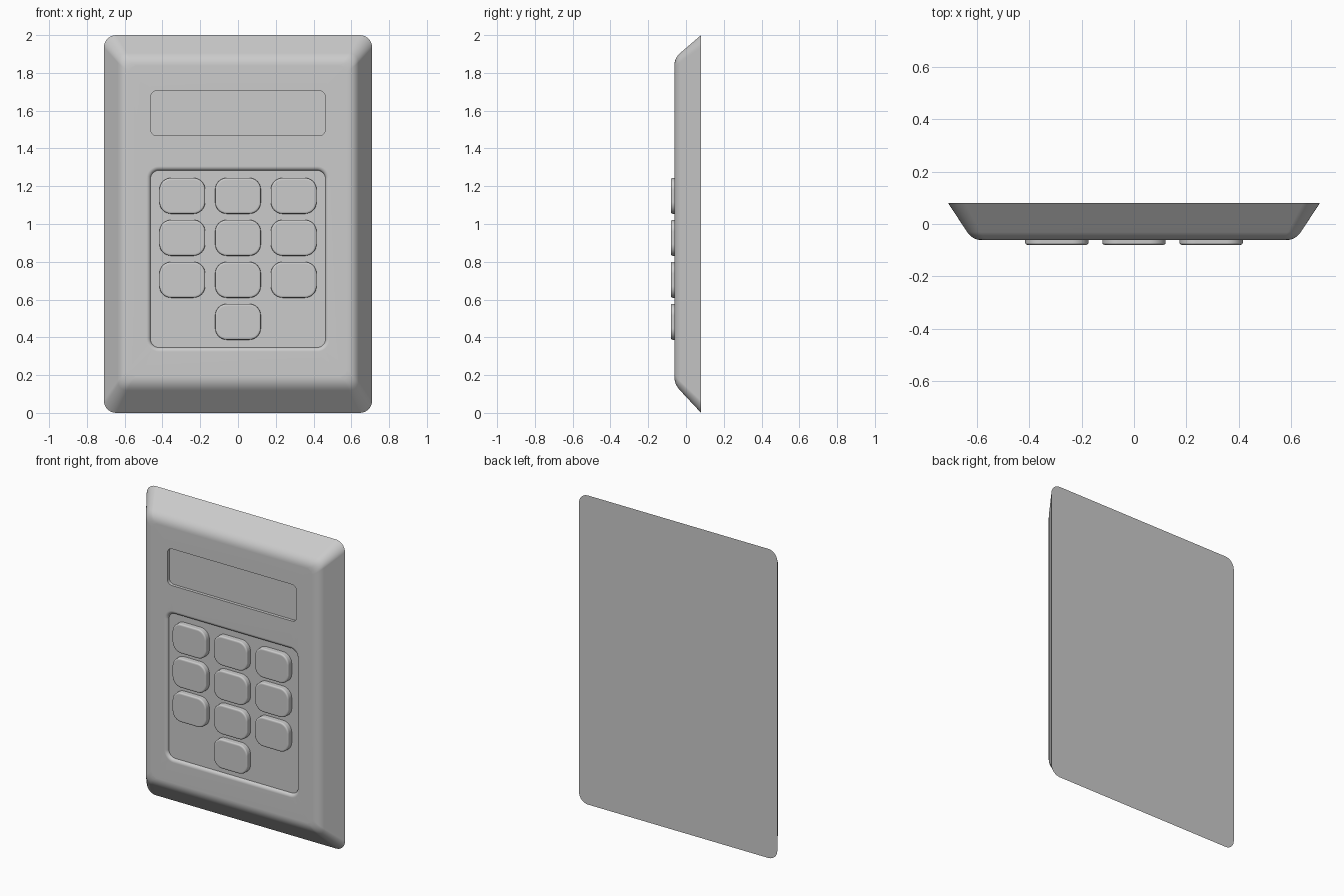
import bpy, bmesh, math
from mathutils import Vector

if "Cube" in bpy.data.objects:
    bpy.data.objects.remove(bpy.data.objects["Cube"])

FRONT, BACK = -0.062, 0.08


def ring(bm, x0, x1, z0, z1, r, y, seg=8):
    """Rounded rectangle of vertices in the plane y."""
    pts = []
    for i, (cx, cz) in enumerate([(x1 - r, z1 - r), (x0 + r, z1 - r),
                                  (x0 + r, z0 + r), (x1 - r, z0 + r)]):
        for k in range(seg + 1):
            a = math.pi / 2 * (i + k / seg)
            pts.append(bm.verts.new((cx + r * math.cos(a), y, cz + r * math.sin(a))))
    return pts


def loft(bm, rings):
    for a, b in zip(rings, rings[1:]):
        n = len(a)
        for i in range(n):
            j = (i + 1) % n
            bm.faces.new((a[i], a[j], b[j], b[i]))


def loop_edges(bm, r):
    return [bm.edges.get((r[i - 1], r[i])) for i in range(len(r))]


def finish(bm, name, angle=35):
    bmesh.ops.recalc_face_normals(bm, faces=bm.faces)
    me = bpy.data.meshes.new(name)
    bm.to_mesh(me)
    bm.free()
    ob = bpy.data.objects.new(name, me)
    bpy.context.collection.objects.link(ob)
    bpy.ops.object.select_all(action='DESELECT')
    ob.select_set(True)
    bpy.context.view_layer.objects.active = ob
    bpy.ops.object.shade_smooth_by_angle(angle=math.radians(angle))
    wn = ob.modifiers.new("weighted", 'WEIGHTED_NORMAL')
    wn.keep_sharp = True
    return ob


# Housing: sloped sides with a soft front edge
bm = bmesh.new()
back = Vector((0.71, 0.0, 2.0, BACK))          # half width, z low, z high, y
corner = Vector((0.617, 0.152, 1.878, FRONT))
inset = corner + Vector((-0.04, 0.04, -0.04, 0))
wall = back.lerp(corner, 0.78)
sections = [(back, 0.065)]
for k in range(7):
    t = k / 6
    p = wall.lerp(corner, t).lerp(corner.lerp(inset, t), t)
    sections.append((p, 0.05 - 0.015 * t))
shell = [ring(bm, -p[0], p[0], p[1], p[2], r, p[3]) for p, r in sections]
loft(bm, shell)
bm.faces.new(shell[0])

# Display recess: crisp edge
display = [ring(bm, -0.462, 0.462, 1.468, 1.705, 0.032, y) for y in (FRONT, FRONT + 0.02)]
loft(bm, display)
bm.faces.new(display[-1])

# Keypad recess: rounded lip running down to a flat floor
floor, lip = -0.044, 0.022
pad = []
for k in range(6):
    a = math.pi / 2 * k / 5
    g = lip * (1 - math.sin(a))
    y = floor + (FRONT - floor) * math.cos(a)
    pad.append(ring(bm, -0.463 - g, 0.463 + g, 0.346 - g, 1.284 + g, 0.045 + g,
                    FRONT + (floor - FRONT) * (1 - math.cos(a))))
loft(bm, pad)
bm.faces.new(pad[-1])

# Front panel around both recesses
edges = [e for r in (shell[-1], display[0], pad[0]) for e in loop_edges(bm, r)]
bmesh.ops.triangle_fill(bm, use_beauty=True, use_dissolve=False, edges=edges)
finish(bm, "housing")


# Keys: soft rounded buttons, three columns plus one at the bottom
def key(name, x, z):
    bm = bmesh.new()
    rings = []
    for d, y in [(0, floor + 0.002), (0, -0.072), (0.002, -0.0765), (0.006, -0.079), (0.012, -0.08)]:
        w, h = 0.121 - d, 0.095 - d
        rings.append(ring(bm, x - w, x + w, z - h, z + h, 0.062 - d, y))
    loft(bm, rings)
    bm.faces.new(rings[0])
    bm.faces.new(rings[-1])
    finish(bm, name)


cells = [(c, r) for r in range(3) for c in (-1, 0, 1)] + [(0, 3)]
for i, (c, r) in enumerate(cells):
    key(f"key_{i + 1}", c * 0.295, 1.149 - r * 0.2223)
